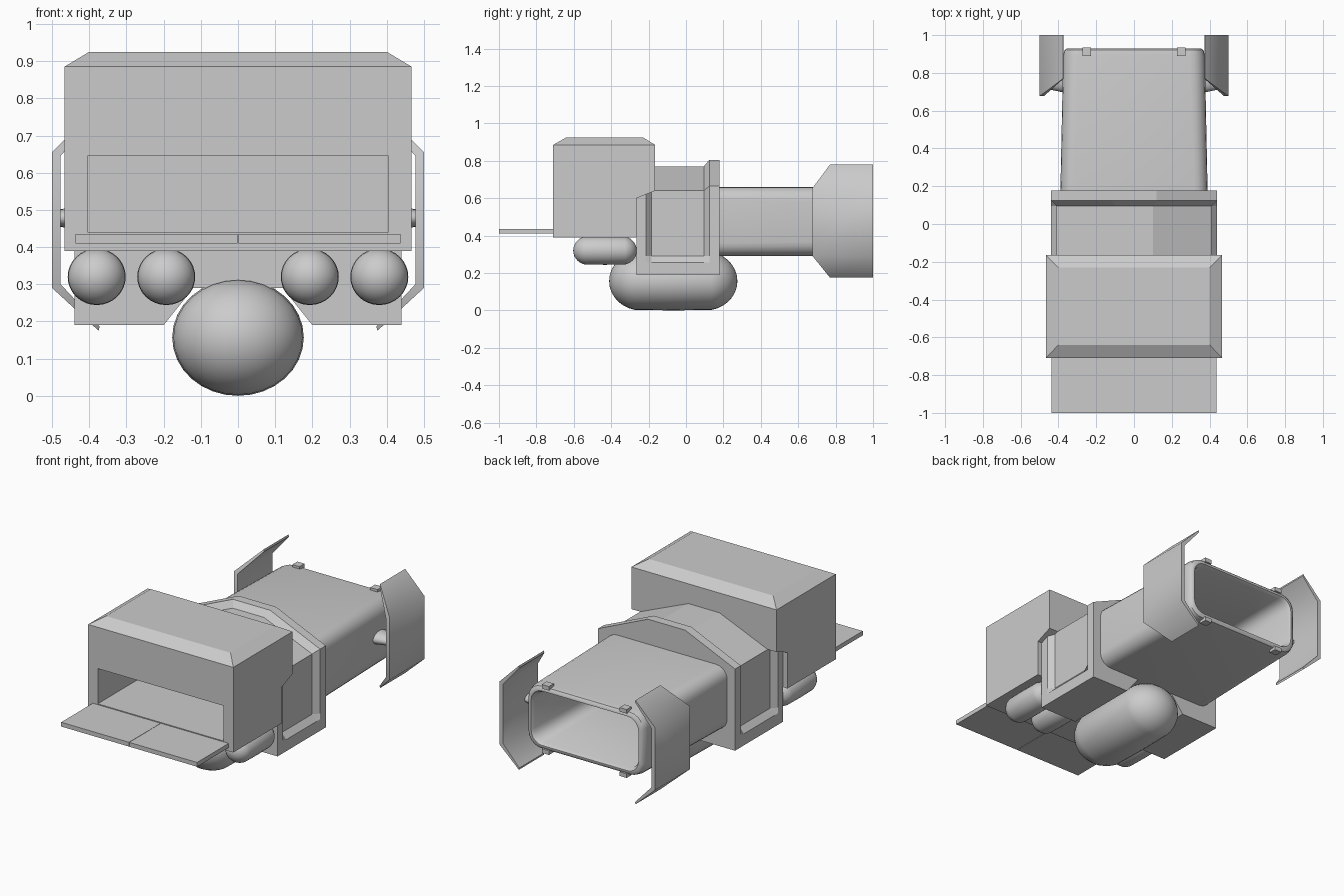
import bpy, bmesh, math
from mathutils import Matrix, Vector

cube = bpy.data.objects.get("Cube")
if cube:
    bpy.data.objects.remove(cube)

grey = bpy.data.materials.new("plain_grey")
grey.use_nodes = True
COLOUR = (0.6, 0.6, 0.6, 1)
grey.diffuse_color = COLOUR
grey.node_tree.nodes["Principled BSDF"].inputs["Base Color"].default_value = COLOUR


def finish(name, bm, smooth=None):
    """Turn a bmesh into a named object, optionally smooth below an angle."""
    bmesh.ops.recalc_face_normals(bm, faces=bm.faces)
    mesh = bpy.data.meshes.new(name)
    bm.to_mesh(mesh)
    bm.free()
    ob = bpy.data.objects.new(name, mesh)
    bpy.context.collection.objects.link(ob)
    mesh.materials.append(grey)
    if smooth:
        bpy.ops.object.select_all(action='DESELECT')
        ob.select_set(True)
        bpy.context.view_layer.objects.active = ob
        bpy.ops.object.shade_smooth_by_angle(angle=math.radians(smooth))
    return ob


def loft(name, rings, smooth=None):
    """Skin closed rings of points and cap both ends."""
    bm = bmesh.new()
    loops = [[bm.verts.new(p) for p in ring] for ring in rings]
    n = len(loops[0])
    for a, b in zip(loops, loops[1:]):
        for i in range(n):
            j = (i + 1) % n
            bm.faces.new((a[i], a[j], b[j], b[i]))
    bm.faces.new(loops[0])
    bm.faces.new(loops[-1])
    return finish(name, bm, smooth)


def box(name, x0, x1, y0, y1, z0, z1):
    return loft(name, [[(x0, y0, z), (x1, y0, z), (x1, y1, z), (x0, y1, z)]
                       for z in (z0, z1)])


def capsule(name, x, y, z, rx, rz, cap, shift):
    """Sphere pulled apart along y."""
    bm = bmesh.new()
    bmesh.ops.create_uvsphere(bm, u_segments=32, v_segments=16, radius=1,
                              matrix=Matrix.Rotation(math.pi / 2, 4, 'X'))
    for v in bm.verts:
        side = 0 if abs(v.co.y) < 0.01 else math.copysign(shift, v.co.y)
        v.co = Vector((x + v.co.x * rx, y + v.co.y * cap + side, z + v.co.z * rz))
    return finish(name, bm, 60)


def rounded_ring(y, w, h, r, zc=0.475, steps=5):
    """Rounded rectangle of half sizes w, h in the plane y."""
    pts = []
    for q, (sx, sz) in enumerate([(1, 1), (-1, 1), (-1, -1), (1, -1)]):
        for k in range(steps + 1):
            a = math.pi / 2 * (q + k / steps)
            pts.append((sx * (w - r) + r * math.cos(a), y,
                        zc + sz * (h - r) + r * math.sin(a)))
    return pts


# Front box with chamfered lid and a notch for the body
front_box = loft("front_box", [
    [(-x, y0, z), (x, y0, z), (x, y1, z), (-x, y1, z)]
    for z, x, y0, y1 in [(0.39, 0.467, -0.71, -0.265), (0.60, 0.467, -0.71, -0.265),
                         (0.64, 0.467, -0.71, -0.165), (0.885, 0.467, -0.71, -0.165),
                         (0.925, 0.40, -0.64, -0.23)]])
cutter = box("opening_cutter", -0.405, 0.405, -0.8, -0.28, 0.44, 0.645)
cutter.hide_render = True
cutter.hide_viewport = True
cutter.display_type = 'WIRE'
cut = front_box.modifiers.new("opening", 'BOOLEAN')
cut.operation = 'DIFFERENCE'
cut.solver = 'EXACT'
cut.object = cutter

# Lowered hatch doors
box("hatch_door_right", -0.437, -0.001, -1.0, -0.70, 0.41, 0.435)
box("hatch_door_left", 0.001, 0.437, -1.0, -0.70, 0.41, 0.435)


# Middle body: raised frame at both ends, inset sides and roof between
def body_ring(y, x, shoulder, top, flat):
    half = [(0.12, 0.29), (0.20, 0.19), (0.44, 0.19), (0.44, 0.257),
            (x, 0.29), (x, shoulder), (flat, top)]
    return ([(px, y, pz) for px, pz in half] +
            [(-px, y, pz) for px, pz in reversed(half)])


OUTER, INNER = (0.44, 0.665, 0.805, 0.12), (0.41, 0.64, 0.77, 0.10)
loft("middle_body", [body_ring(y, *shape) for y, shape in [
    (-0.265, OUTER), (-0.215, OUTER), (-0.185, INNER),
    (0.095, INNER), (0.125, OUTER), (0.178, OUTER)]])

# Hollow rear tube with a rounded rim
loft("rear_tube", [rounded_ring(*r) for r in [
    (0.16, 0.39, 0.185, 0.07), (0.89, 0.375, 0.185, 0.08),
    (0.92, 0.368, 0.18, 0.08), (0.93, 0.355, 0.168, 0.075),
    (0.93, 0.345, 0.158, 0.07), (0.91, 0.335, 0.148, 0.07),
    (0.40, 0.30, 0.125, 0.06)]], 40)

# Tanks underneath
capsule("belly_tank", 0, -0.068, 0.157, 0.177, 0.157, 0.17, 0.173)
for i, x in enumerate((-0.38, -0.193, 0.193, 0.38)):
    capsule(f"small_tank_{i + 1}", x, -0.433, 0.32, 0.078, 0.076, 0.078, 0.092)

for s, side in ((1, "left"), (-1, "right")):
    # Bent side fin, thinning to its tips
    rows = [(0.375, 0.372, 0.175, 0.187, 0.77), (0.50, 0.477, 0.29, 0.30, 0.677),
            (0.50, 0.477, 0.655, 0.645, 0.677), (0.375, 0.372, 0.78, 0.768, 0.77)]
    loft(f"fin_{side}", [[(s * xo, y, zo), (s * xo, 1.0, zo),
                          (s * xi, 1.0, zi), (s * xi, y, zi)]
                         for xo, xi, zo, zi, y in rows], 50)
    # Tapered strut between tube and fin
    loft(f"fin_strut_{side}", [
        [(s * x, 0.76 + ry * math.cos(a), 0.478 + rz * math.sin(a))
         for a in [math.tau * k / 16 for k in range(16)]]
        for x, ry, rz in [(0.35, 0.065, 0.04), (0.39, 0.06, 0.035), (0.485, 0.04, 0.023)]], 50)
    # Clips on the tube rim
    for z, place in ((0.662, "top"), (0.288, "bottom")):
        box(f"rim_clip_{place}_{side}", s * 0.25 - 0.023, s * 0.25 + 0.023,
            0.89, 0.935, z - 0.012, z + 0.012)
